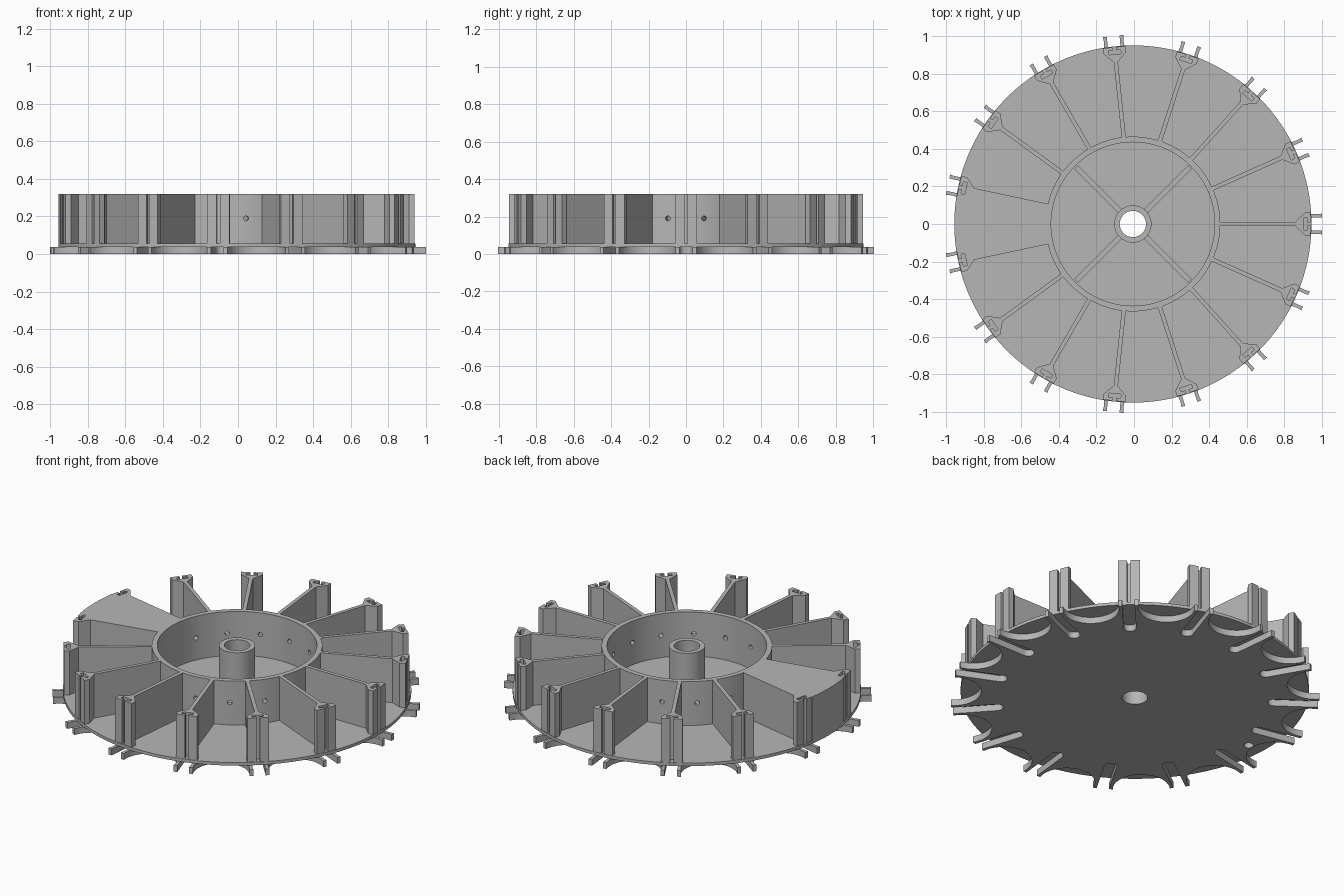
import bpy, bmesh
from math import sin, cos, pi, radians
from mathutils import Matrix, Vector

cube = bpy.data.objects.get("Cube")
if cube:
    bpy.data.objects.remove(cube, do_unlink=True)

CENTER_X = -0.006
COUNT = 15
STEP = 2 * pi / COUNT
PLATE_TOP, FLOOR, TOP = 0.038, 0.056, 0.32
DISC_R, RING_IN, RING_OUT = 0.95, 0.435, 0.465

grey = bpy.data.materials.new("plain_grey")
grey.use_nodes = True
colour = (0.47, 0.47, 0.47, 1)
grey.diffuse_color = colour
grey.node_tree.nodes["Principled BSDF"].inputs["Base Color"].default_value = colour


def polar(r, a):
    return Vector((r * cos(a), r * sin(a)))


def turn(points, a):
    rot = Matrix.Rotation(a, 2)
    return [rot @ Vector(p) for p in points]


def finish(name, bm):
    bmesh.ops.recalc_face_normals(bm, faces=bm.faces)
    mesh = bpy.data.meshes.new(name)
    bm.to_mesh(mesh)
    bm.free()
    mesh.materials.append(grey)
    obj = bpy.data.objects.new(name, mesh)
    obj.location.x = CENTER_X
    bpy.context.collection.objects.link(obj)
    return obj


def prism(name, points, z0, z1):
    """Extrude a flat outline from z0 to z1."""
    bm = bmesh.new()
    face = bm.faces.new([bm.verts.new((p[0], p[1], z0)) for p in points])
    ext = bmesh.ops.extrude_face_region(bm, geom=[face])["geom"]
    verts = [v for v in ext if isinstance(v, bmesh.types.BMVert)]
    bmesh.ops.translate(bm, verts=verts, vec=(0, 0, z1 - z0))
    return finish(name, bm)


def tube(name, r0, r1, z0, z1, segments=120):
    """Spin a rectangle into a ring with a square section."""
    bm = bmesh.new()
    corners = [(r0, z0), (r1, z0), (r1, z1), (r0, z1)]
    loops = [[bm.verts.new((*polar(r, 2 * pi * i / segments), z)) for r, z in corners]
             for i in range(segments)]
    for i in range(segments):
        a, b = loops[i], loops[(i + 1) % segments]
        for j in range(4):
            k = (j + 1) % 4
            bm.faces.new((a[j], b[j], b[k], a[k]))
    return finish(name, bm)


def drill(target, drills):
    """Cut cylinders, given as (radius, depth, matrix), out of the target."""
    bm = bmesh.new()
    for radius, depth, matrix in drills:
        bmesh.ops.create_cone(bm, cap_ends=True, segments=32, radius1=radius,
                              radius2=radius, depth=depth, matrix=matrix)
    cutter = finish("drill_cutter", bm)
    cutter.hide_render = True
    mod = target.modifiers.new("holes", "BOOLEAN")
    mod.operation = "DIFFERENCE"
    mod.solver = "EXACT"
    mod.object = cutter
    bpy.context.view_layer.objects.active = target
    bpy.ops.object.modifier_apply(modifier=mod.name)
    bpy.data.objects.remove(cutter, do_unlink=True)


# Scalloped bottom plate with pairs of prongs and round-ended slots
SCALLOP_R, SCALLOP_AT, SLOT, TIP = 0.155, 0.995, 0.034, 1.005
sector = []
mid = polar(SCALLOP_AT, -STEP / 2)
for i in range(25):
    a = -STEP / 2 - pi / 2 - pi * i / 24
    sector.append(mid + polar(SCALLOP_R, a))
sector.append((TIP, -SLOT))
for i in range(13):
    sector.append(Vector((0.76, 0)) + polar(SLOT, -pi / 2 - pi * i / 12))
sector.append((TIP, SLOT))
outline = []
for k in range(COUNT):
    outline += turn(sector, k * STEP)
plate = prism("scalloped_plate", outline, 0, PLATE_TOP)
drill(plate, [(0.07, 1, Matrix()),
              (0.026, 1, Matrix.Translation((-0.81, 0, 0)))])

# Floor disc, hub and inner ring
floor = tube("floor_disc", 0.07, DISC_R, PLATE_TOP, FLOOR, 180)
hub = tube("hub", 0.07, 0.099, FLOOR, TOP, 64)
ring = tube("inner_ring", RING_IN, RING_OUT, FLOOR, TOP)
holes = []
for k in range(COUNT):
    if k == COUNT // 2:
        continue
    a = (k + 0.5) * STEP
    place = Matrix.Translation((*polar(0.45, a), 0.19))
    holes.append((0.013, 0.12, place @ Matrix.Rotation(a, 4, "Z")
                  @ Matrix.Rotation(pi / 2, 4, "Y")))
drill(ring, holes)

# Low ribs across the floor
for k in range(4):
    rib = [(0.095, -0.014), (0.428, -0.014), (0.428, 0.014), (0.095, 0.014)]
    prism("floor_rib", turn(rib, pi / 4 + k * pi / 2), FLOOR, FLOOR + 0.01)

# Radial dividers with flared, slotted ends
half = [(0.45, 0.011), (0.865, 0.011), (0.915, 0.06), (0.946, 0.06),
        (0.946, 0.009), (0.928, 0.009), (0.928, 0.032), (0.908, 0.032)]
divider = half + [(x, -y) for x, y in reversed(half)]
for k in range(COUNT):
    prism("divider", turn(divider, k * STEP), FLOOR, TOP)

# Solid block filling one bay
side = [(0.45, 0), (0.89, 0), (0.915, 0.045), (0.94, 0.045)]
low = turn(side, pi - STEP / 2)
high = turn([(x, -y) for x, y in side], pi + STEP / 2)
arc = [polar(DISC_R, pi + radians(d)) for d in range(-9, 10)]
prism("solid_bay", low + arc + high[::-1], FLOOR, TOP)

# Smooth the round walls, keep the corners sharp
bpy.ops.object.select_all(action="DESELECT")
for obj in bpy.context.scene.objects:
    if obj.type == "MESH" and grey.name in obj.data.materials:
        obj.select_set(True)
        bpy.context.view_layer.objects.active = obj
bpy.ops.object.shade_smooth_by_angle(angle=radians(25))
